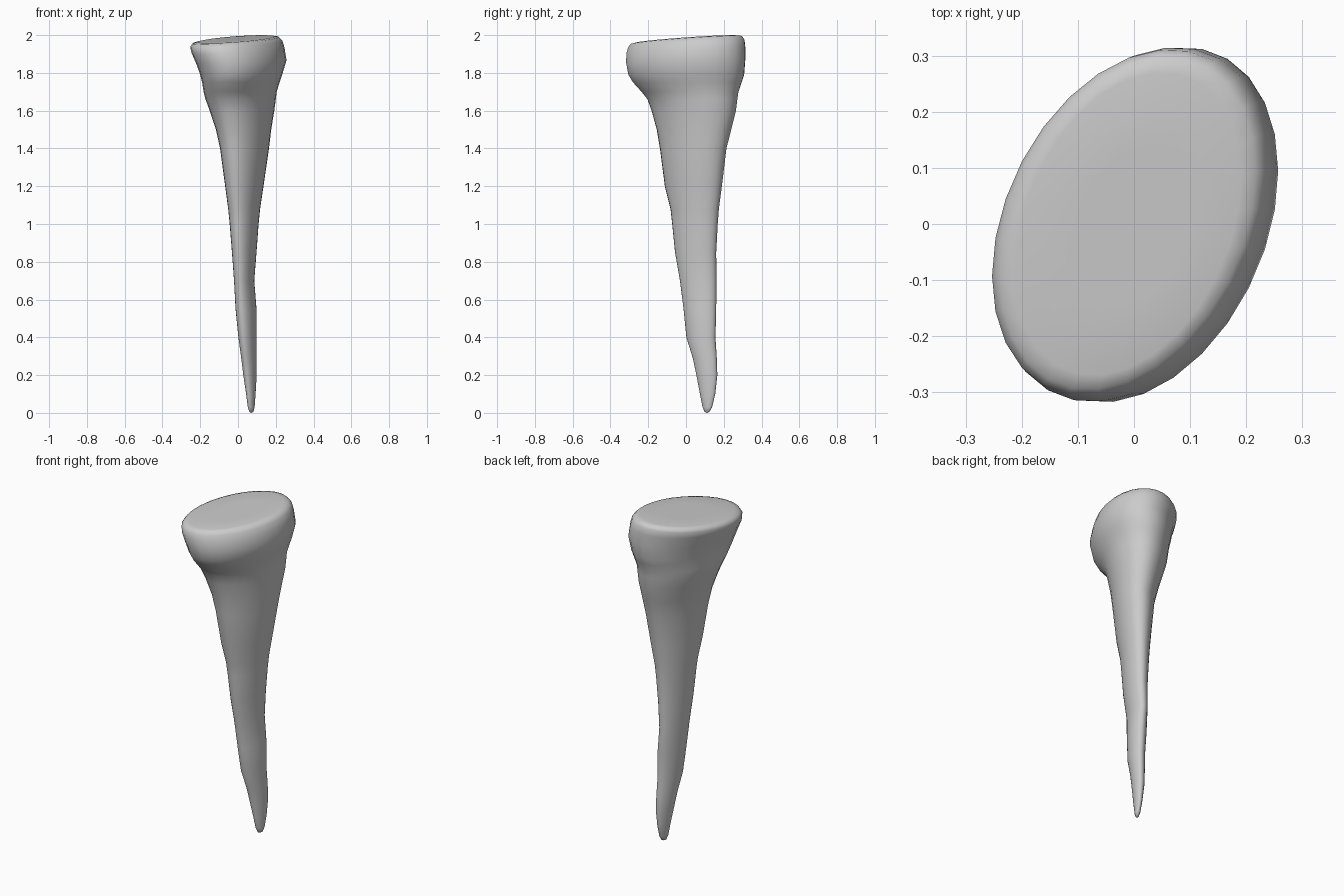
import bpy, bmesh, math

SIDES = 28
# Cross-sections: height, x min, x max, y min, y max
sections = [
    (0.006, .060, .082, .098, .124), (0.03, .052, .088, .088, .138),
    (0.10, .043, .093, .074, .155), (0.20, .028, .099, .055, .166),
    (0.29, .017, .099, .036, .163), (0.40, .002, .098, .002, .156),
    (0.55, -.013, .098, -.013, .160), (0.70, -.021, .086, -.032, .161),
    (0.85, -.032, .098, -.058, .160), (1.00, -.044, .109, -.073, .168),
    (1.08, -.052, .117, -.082, .174), (1.20, -.068, .135, -.112, .190),
    (1.40, -.095, .164, -.138, .214), (1.50, -.117, .176, -.155, .240),
    (1.60, -.150, .192, -.183, .265), (1.66, -.172, .200, -.205, .273),
    (1.70, -.182, .205, -.237, .279), (1.75, -.190, .220, -.282, .296),
    (1.79, -.200, .234, -.306, .309), (1.86, -.223, .257, -.318, .315),
    (1.92, -.246, .246, -.317, .315), (1.955, -.253, .234, -.308, .311),
    (1.974, -.240, .216, -.295, .298), (1.979, -.212, .190, -.270, .270),
    (1.979, -.110, .110, -.140, .140),
]

bm = bmesh.new()
rings = []
for z, x0, x1, y0, y1 in sections:
    cx, cy, rx, ry = (x0 + x1) / 2, (y0 + y1) / 2, (x1 - x0) / 2, (y1 - y0) / 2
    head = min(max((z - 1.4) / 0.4, 0), 1)
    skew = 0.42 - 0.11 * head            # oval leans across the diagonal
    tilt = min(max((z - 1.80) / 0.15, 0), 1)
    ring = []
    for i in range(SIDES):
        t = 2 * math.pi * i / SIDES
        x, y = cx + rx * math.cos(t), cy + ry * math.sin(t + skew)
        ring.append(bm.verts.new((x, y, z + tilt * (0.05 * x + 0.06 * y))))
    rings.append(ring)

# Skin between neighbouring sections
for a, b in zip(rings, rings[1:]):
    for i in range(SIDES):
        j = (i + 1) % SIDES
        bm.faces.new((a[i], a[j], b[j], b[i]))

# Close the tip and the flat top
tip = bm.verts.new((.071, .111, 0))
top = bm.verts.new((0, 0, 1.979))
for i in range(SIDES):
    j = (i + 1) % SIDES
    bm.faces.new((tip, rings[0][j], rings[0][i]))
    bm.faces.new((top, rings[-1][i], rings[-1][j]))
bmesh.ops.recalc_face_normals(bm, faces=bm.faces)

mesh = bpy.data.meshes.new("tapered_spike")
bm.to_mesh(mesh)
bm.free()
for p in mesh.polygons:
    p.use_smooth = True
spike = bpy.data.objects.new("tapered_spike", mesh)
bpy.context.collection.objects.link(spike)
